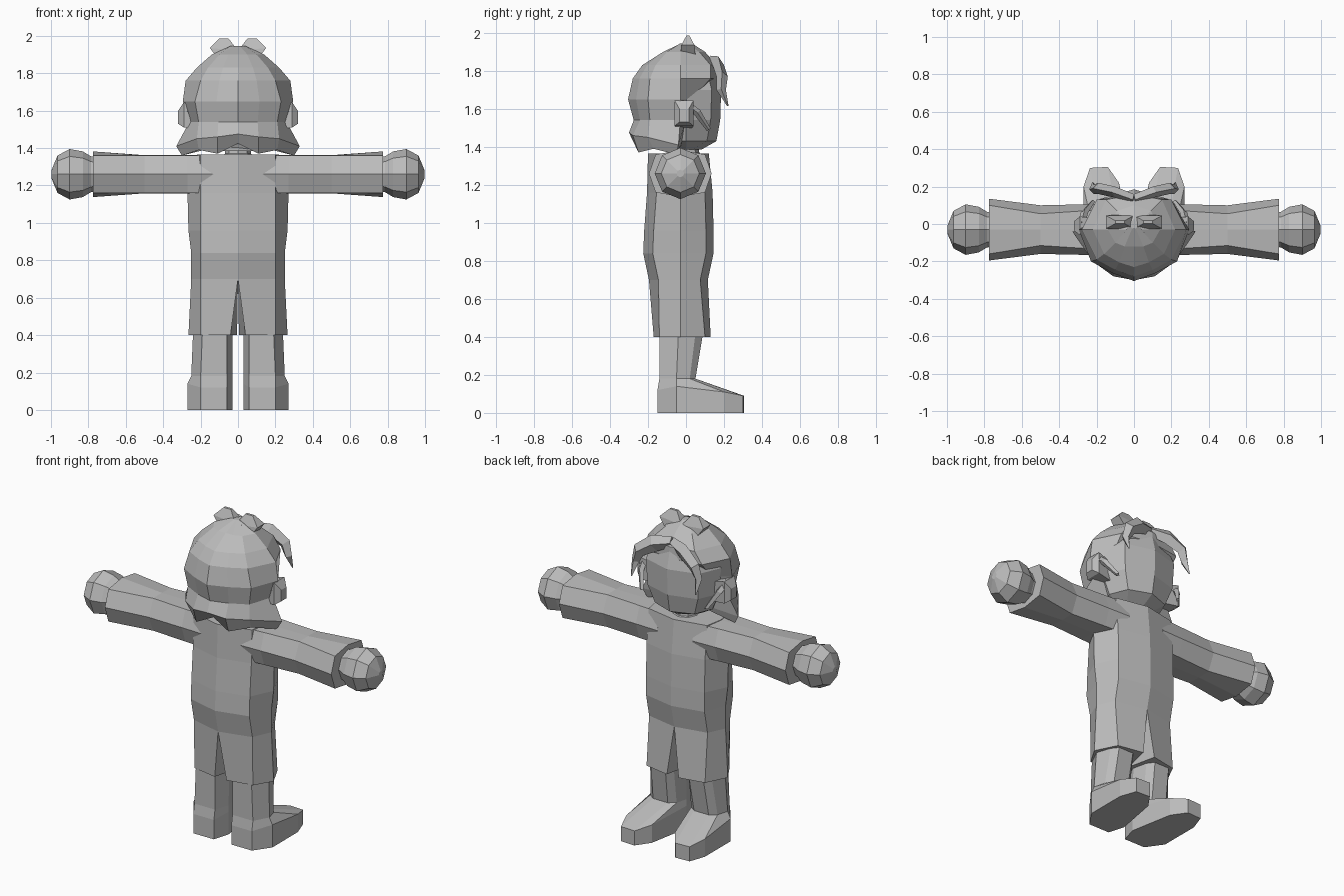
import bpy
import bmesh
from math import cos, sin, pi
from mathutils import Vector

default_cube = bpy.data.objects.get("Cube")
if default_cube:
    bpy.data.objects.remove(default_cube, do_unlink=True)

# One plain clay colour for the whole figure
CLAY = (0.5, 0.5, 0.5, 1.0)
clay = bpy.data.materials.new("clay_grey")
clay.use_nodes = True
clay.diffuse_color = CLAY
clay.node_tree.nodes["Principled BSDF"].inputs["Base Color"].default_value = CLAY


def loft(name, rings, mirror=False):
    """Skin a list of equal-length closed rings and cap both ends."""
    bm = bmesh.new()
    rows = [[bm.verts.new(point) for point in ring] for ring in rings]
    count = len(rows[0])
    for lower, upper in zip(rows, rows[1:]):
        for i in range(count):
            j = (i + 1) % count
            bm.faces.new((lower[i], lower[j], upper[j], upper[i]))
    bm.faces.new(rows[0])
    bm.faces.new(rows[-1])
    bmesh.ops.remove_doubles(bm, verts=bm.verts, dist=0.0005)
    bmesh.ops.recalc_face_normals(bm, faces=bm.faces)
    mesh = bpy.data.meshes.new(name)
    bm.to_mesh(mesh)
    bm.free()
    mesh.materials.append(clay)
    part = bpy.data.objects.new(name, mesh)
    bpy.context.collection.objects.link(part)
    if mirror:
        modifier = part.modifiers.new("other_side", 'MIRROR')
        modifier.use_mirror_merge = False
    return part


def symmetric(half):
    """Close a half ring whose first and last points lie on the middle plane."""
    return half + [(-x, y, z) for x, y, z in reversed(half[1:-1])]


def body_ring(z, side, back, front, shoulder=0.2):
    return symmetric([(0, back, z), (shoulder, back + 0.05, z), (side, -0.03, z),
                      (shoulder, front - 0.04, z), (0, front, z)])


def strand(name, path, widths, normal, thickness):
    """Tapered lock of hair that follows a path."""
    points = [Vector(p) for p in path]
    normal = Vector(normal)
    rings = []
    for i, point in enumerate(points):
        ahead = points[min(i + 1, len(points) - 1)] - points[max(i - 1, 0)]
        across = ahead.cross(normal).normalized() * widths[i]
        out = normal * min(thickness, widths[i])
        rings.append([point - across, point + out, point + across, point - out])
    return loft(name, rings, mirror=True)


# Torso
loft("torso", [body_ring(0.70, 0.25, -0.195, 0.115),
               body_ring(0.84, 0.25, -0.225, 0.145),
               body_ring(0.96, 0.265, -0.22, 0.145),
               body_ring(1.16, 0.27, -0.205, 0.14),
               body_ring(1.365, 0.22, -0.2, 0.12)])

# Shorts legs, meeting at the crotch
loft("shorts_leg", [
    [(0, -0.195, 0.7), (0.2, -0.145, 0.7), (0.25, -0.03, 0.7),
     (0.2, 0.075, 0.7), (0, 0.115, 0.7), (0, -0.03, 0.7)],
    [(0.04, -0.17, 0.4), (0.2, -0.14, 0.4), (0.265, -0.03, 0.4),
     (0.2, 0.1, 0.4), (0.04, 0.13, 0.4), (0.005, -0.03, 0.4)]], mirror=True)

# Shin and shoe in one skin: heel, outer side, toe, inner side
shin = [(0.06, -0.14), (0.19, -0.14), (0.24, -0.04), (0.21, 0.05),
        (0.18, 0.09), (0.08, 0.09), (0.05, 0.05), (0.03, -0.04)]
ankle = [(0.06, -0.14), (0.2, -0.14), (0.25, -0.05), (0.23, 0.02),
         (0.19, 0.05), (0.09, 0.05), (0.05, 0.02), (0.03, -0.05)]
shoe = [(0.06, -0.15, 0.12), (0.2, -0.15, 0.12), (0.27, -0.05, 0.14), (0.27, 0.2, 0.11),
        (0.235, 0.3, 0.09), (0.14, 0.305, 0.09), (0.08, 0.22, 0.11), (0.03, -0.05, 0.14)]
loft("lower_leg_and_shoe", [[(x, y, 0.42) for x, y in shin],
                            [(x, y, 0.18) for x, y in ankle],
                            shoe,
                            [(x, y, 0) for x, y, z in shoe]], mirror=True)

# Sleeves: flared octagon sections along x
ARM_Y, ARM_Z = -0.03, 1.26


def sleeve_ring(x, wide, top_wide, high, peak):
    section = [(-wide, 0), (-top_wide, high), (0, peak), (top_wide, high),
               (wide, 0), (top_wide, -high), (0, -peak), (-top_wide, -high)]
    return [(x, ARM_Y + y, ARM_Z + z) for y, z in section]


loft("sleeve", [sleeve_ring(0.12, 0.14, 0.11, 0.1, 0.102),
                sleeve_ring(0.27, 0.135, 0.1, 0.1, 0.102),
                sleeve_ring(0.5, 0.13, 0.085, 0.1, 0.102),
                sleeve_ring(0.775, 0.165, 0.13, 0.1, 0.122)], mirror=True)

# Hands: faceted balls
hand_profile = [(0.74, 0.09), (0.785, 0.095), (0.83, 0.122), (0.9, 0.135),
                (0.965, 0.1), (0.998, 0.02)]
loft("hand", [[(x, ARM_Y + r * cos(pi * k / 4), ARM_Z + r * sin(pi * k / 4))
               for k in range(8)] for x, r in hand_profile], mirror=True)

# Neck
loft("neck", [[(r * cos(pi * k / 4), r * sin(pi * k / 4), z) for k in range(8)]
              for z, r in [(1.34, 0.1), (1.37, 0.07), (1.45, 0.06)]])


# Face block: flat front, narrowing to the chin
def face_ring(z, half, front):
    return symmetric([(0, -0.12, z), (half * 0.8, -0.1, z), (half, 0, z),
                      (half * 0.75, front - 0.05, z), (0, front, z)])


loft("face", [face_ring(1.385, 0.1, 0.08), face_ring(1.43, 0.18, 0.16),
              face_ring(1.54, 0.23, 0.18), face_ring(1.7, 0.24, 0.185),
              face_ring(1.8, 0.2, 0.16)])


# Hair shell: full at the crown, drawn back behind the ears lower down
def hair_ring(z, back, corner, side, front):
    return symmetric([(0, back, z), (corner[0] / 2, (back + corner[1]) / 2 - 0.01, z),
                      (*corner, z), (side, -0.03, z), (*front, z), (0, front[1] + 0.03, z)])


hem = symmetric([(0, -0.24, 1.425), (0.11, -0.25, 1.37), (0.21, -0.17, 1.39),
                 (0.3, -0.05, 1.36), (0.14, -0.03, 1.4), (0, -0.02, 1.42)])
flare = symmetric([(0, -0.3, 1.475), (0.11, -0.28, 1.46), (0.22, -0.2, 1.45),
                   (0.33, -0.04, 1.41), (0.15, -0.02, 1.43), (0, 0, 1.45)])
loft("hair", [hem, flare,
              hair_ring(1.54, -0.275, (0.21, -0.19), 0.26, (0.17, 0)),
              hair_ring(1.65, -0.305, (0.23, -0.2), 0.295, (0.19, 0.03)),
              hair_ring(1.76, -0.28, (0.2, -0.19), 0.28, (0.2, 0.13)),
              hair_ring(1.83, -0.23, (0.16, -0.16), 0.22, (0.15, 0.13)),
              hair_ring(1.9, -0.12, (0.1, -0.1), 0.14, (0.09, 0.07)),
              hair_ring(1.945, -0.02, (0.02, -0.01), 0.04, (0.02, 0))])

# Fringe locks that sweep outward over the brow
strand("fringe_lock",
       [(0, 0.13, 1.85), (0.1, 0.17, 1.83), (0.19, 0.19, 1.77),
        (0.215, 0.185, 1.7), (0.22, 0.22, 1.615)],
       [0.03, 0.05, 0.04, 0.025, 0.004], (0, 1, 0), 0.03)

# Hooked locks in front of the ears
strand("side_lock",
       [(0.27, -0.05, 1.58), (0.28, 0.01, 1.62), (0.265, 0.06, 1.58), (0.22, 0.12, 1.49)],
       [0.02, 0.025, 0.02, 0.012], (1, 0, 0), 0.02)

# Ears
loft("ear", [[(x, -0.01 - w, low), (x, -0.01 + w, low), (x, -0.01 + w, high), (x, -0.01 - w, high)]
             for x, w, low, high in [(0.2, 0.04, 1.5, 1.62), (0.29, 0.05, 1.51, 1.645),
                                     (0.32, 0.025, 1.53, 1.6)]], mirror=True)

# Twin tufts on the crown, wedge shaped
loft("crown_tuft", [[(a, 0.01 - t, za), (b, 0.01 - t, zb), (b, 0.01 + t, zb), (a, 0.01 + t, za)]
                    for a, za, b, zb, t in [(0.01, 1.9, 0.11, 1.88, 0.04),
                                            (0, 1.92, 0.15, 1.935, 0.035),
                                            (0.05, 1.985, 0.1, 1.985, 0.008)]], mirror=True)
